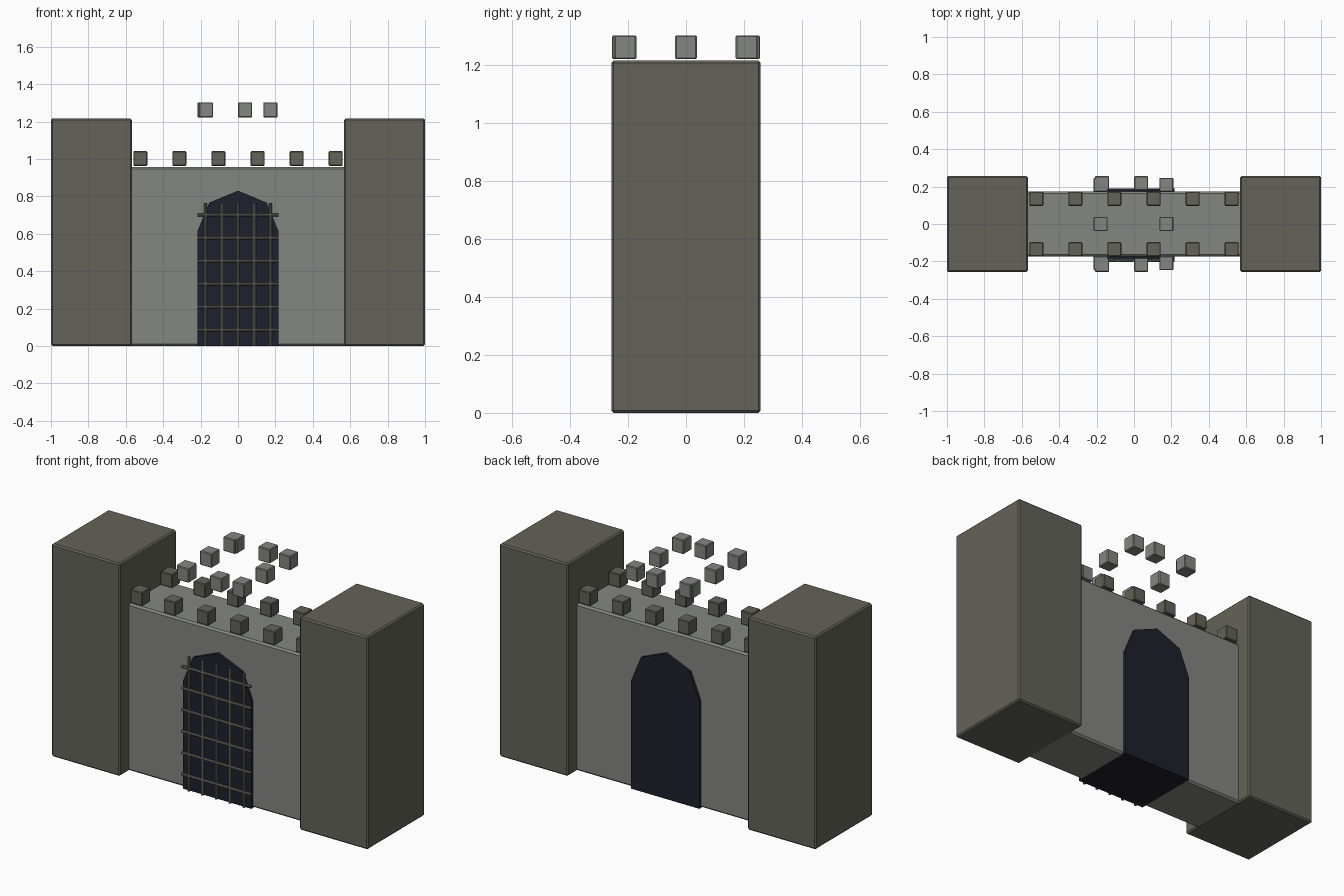
import bpy, bmesh, math
from mathutils import Matrix

cube = bpy.data.objects.get("Cube")
if cube:
    bpy.data.objects.remove(cube, do_unlink=True)


def material(name, rgb):
    m = bpy.data.materials.new(name)
    m.use_nodes = True
    m.diffuse_color = (*rgb, 1)
    m.node_tree.nodes["Principled BSDF"].inputs["Base Color"].default_value = (*rgb, 1)
    return m


light_stone = material("light_stone", (0.23, 0.24, 0.22))
dark_stone = material("dark_stone", (0.125, 0.125, 0.10))
door_dark = material("door_dark", (0.014, 0.014, 0.025))
iron = material("iron", (0.17, 0.17, 0.15))


def finish(name, bm, mat, bevel=0):
    mesh = bpy.data.meshes.new(name)
    bmesh.ops.recalc_face_normals(bm, faces=bm.faces)
    bm.to_mesh(mesh)
    bm.free()
    mesh.materials.append(mat)
    ob = bpy.data.objects.new(name, mesh)
    bpy.context.collection.objects.link(ob)
    if bevel:
        mod = ob.modifiers.new("bevel", "BEVEL")
        mod.width = bevel
        mod.segments = 1
    return ob


def box(name, centre, size, mat, bevel=0):
    bm = bmesh.new()
    bmesh.ops.create_cube(bm, size=1, matrix=Matrix.Translation(centre) @ Matrix.Diagonal((*size, 1)))
    return finish(name, bm, mat, bevel)


def bar(name, centre, length, axis):
    bm = bmesh.new()
    turn = Matrix.Rotation(math.pi / 2, 4, "Y") if axis == "X" else Matrix.Identity(4)
    bmesh.ops.create_cone(bm, cap_ends=True, segments=8, radius1=0.008, radius2=0.008,
                          depth=length, matrix=Matrix.Translation(centre) @ turn)
    return finish(name, bm, iron)


# Curtain wall and the two towers
box("wall", (0, 0, 0.479), (1.4, 0.346, 0.956), light_stone, 0.01)
for side, name in ((1, "left_tower"), (-1, "right_tower")):
    box(name, (side * 0.784, 0, 0.608), (0.432, 0.515, 1.216), dark_stone, 0.008)

# Battlements along both edges of the wall
step = 0.209
for y in (-0.135, 0.135):
    for i in range(6):
        box("wall_merlon", ((i - 2.5) * step, y, 1.002), (0.075, 0.075, 0.078), dark_stone, 0.004)

# Raised ring of merlons above the gate
ring = [(x, y) for x in (-0.178, 0.173) for y in (-step, 0, step)]
ring += [(x, y) for x in (-0.171, 0.038) for y in (-0.218, 0.218)]
for x, y in ring:
    box("raised_merlon", (x, y, 1.262), (0.075, 0.075, 0.081), light_stone, 0.004)

# Arched gate, with half an octagon on top, running through the wall
radius, spring, depth = 0.217, 0.613, 0.189
outline = [(-radius, 0), (radius, 0)]
outline += [(radius * math.cos(i * math.pi / 4), spring + radius * math.sin(i * math.pi / 4)) for i in range(5)]
bm = bmesh.new()
face = bm.faces.new([bm.verts.new((x, -depth, z)) for x, z in outline])
moved = bmesh.ops.extrude_face_region(bm, geom=[face])["geom"]
bmesh.ops.translate(bm, vec=(0, 2 * depth, 0), verts=[v for v in moved if isinstance(v, bmesh.types.BMVert)])
finish("gate", bm, door_dark)

# Iron grille on the front of the gate
for i in range(5):
    bar("upright_bar", ((i - 2) * 0.087, -0.196, 0.383), 0.765, "Z")
for i in range(6):
    bar("cross_bar", (0, -0.196, 0.086 + i * 0.123), 0.435, "X")
